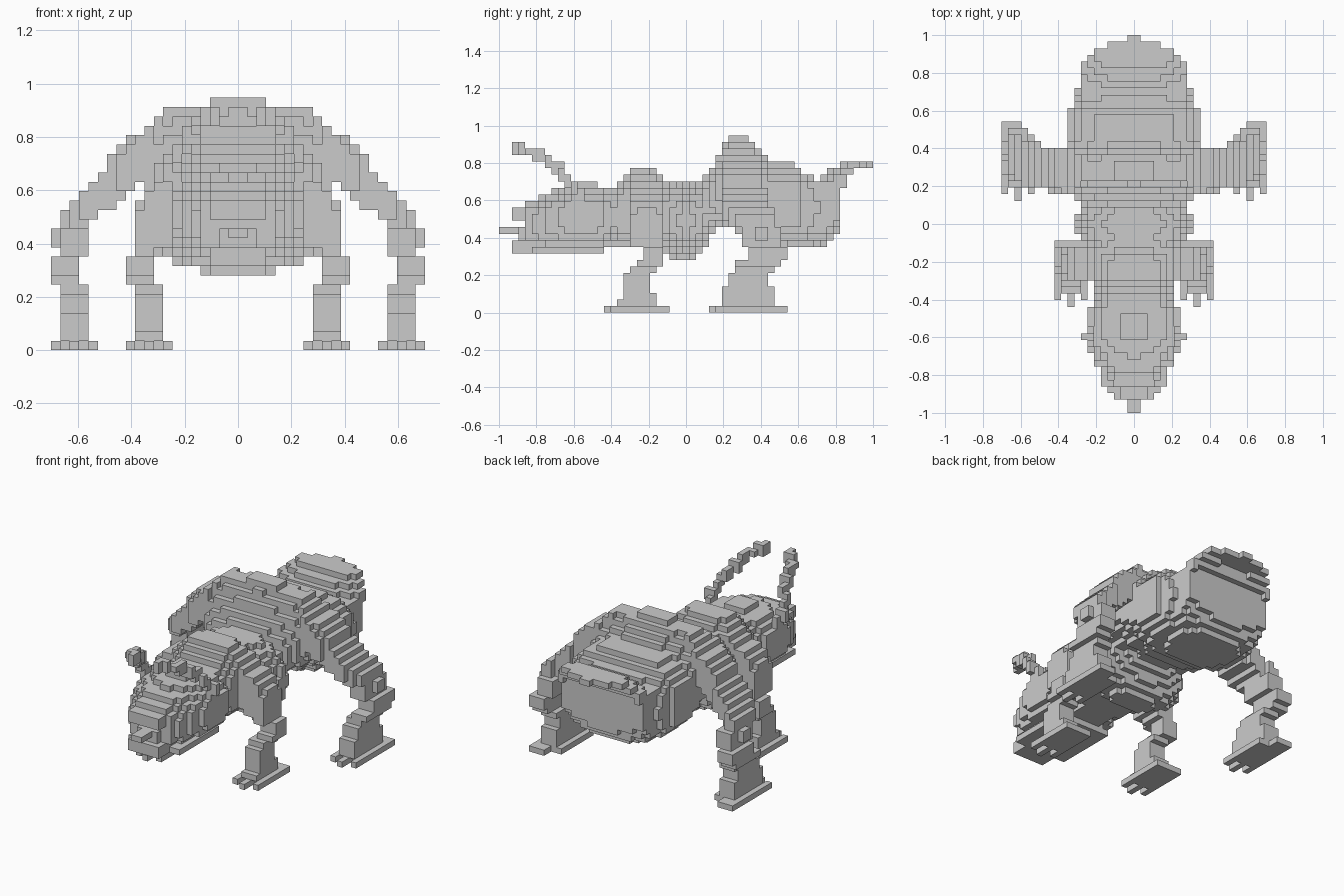
import bpy, bmesh, math
from mathutils import Vector

V = 2 / 57                      # size of one voxel
NX, NY, NZ = 20, 57, 27         # half width, length and height in voxels
parts = {}                      # part name -> set of cells
owner = {}                      # cell -> part name


def centre(c):
    return ((c[0] + .5) * V, -1 + (c[1] + .5) * V, (c[2] + .5) * V)


GRID = [(i, j, k) for i in range(NX) for j in range(NY) for k in range(NZ)]


def add(name, cell):
    """Add a cell and its mirror image."""
    for c in (cell, (-1 - cell[0], cell[1], cell[2])):
        if c not in owner:
            owner[c] = name
            parts.setdefault(name, set()).add(c)


def box(name, x0, x1, y0, y1, z0, z1):
    for c in GRID:
        x, y, z = centre(c)
        if x0 <= x <= x1 and y0 <= y <= y1 and z0 <= z <= z1:
            add(name, c)


def loft(name, stations, n=2.6, axis=1, drop=0, top_n=None):
    """Superellipse sections along an axis: (position, centre, half width, bottom, top).
    drop lowers the outer edges, top_n squares the upper half."""
    for c in GRID:
        p = centre(c)
        t, s, z = p[axis], p[1 - axis], p[2]
        z += drop * (s / .27) ** 4
        for a, b in zip(stations, stations[1:]):
            if a[0] <= t < b[0]:
                f = (t - a[0]) / (b[0] - a[0])
                m, w, lo, hi = [u + (v - u) * f for u, v in zip(a[1:], b[1:])]
                zz = (z - (lo + hi) / 2) / ((hi - lo) / 2)
                e = top_n if top_n and zz > 0 else n
                if (abs(s - m) / w) ** e + abs(zz) ** e <= 1:
                    add(name, c)
                break


def tube(name, pts, r):
    """Thin voxel path through points."""
    for a, b in zip(pts, pts[1:]):
        a, b = Vector(a), Vector(b)
        for s in range(13):
            p = a.lerp(b, s / 12)
            for dz in (-r, r):
                add(name, (int(p.x / V), int((p.y + 1) / V), int((p.z + dz) / V)))


# Head, jaws and snout
loft("head", [(-.86, 0, .145, .35, .59), (-.78, 0, .185, .345, .625),
              (-.7, 0, .225, .34, .65), (-.6, 0, .258, .34, .688),
              (-.48, 0, .258, .34, .688), (-.43, 0, .23, .35, .68), (-.36, 0, .19, .355, .67)], 2.2)
box("upper_lip", 0, .10, -.93, -.84, .50, .565)
box("jaw", 0, .10, -.93, -.84, .315, .39)
box("jaw", 0, .10, -.93, -.44, .315, .355)
box("jaw", 0, .17, -.82, -.44, .315, .355)
box("snout", 0, .037, -1, -.84, .42, .46)
box("snout", 0, .07, -.9, -.84, .385, .46)

# Antennae curving inward over the face
tube("antennae", [(.22, -.55, .60), (.25, -.60, .66), (.23, -.65, .72), (.20, -.70, .78),
                  (.17, -.75, .82), (.155, -.83, .855), (.12, -.87, .87), (.09, -.915, .895)], .012)

# Front and middle thorax
loft("front_thorax", [(-.40, 0, .18, .36, .67), (-.35, 0, .21, .36, .70), (-.32, 0, .22, .355, .73),
                      (-.28, 0, .22, .35, .775), (-.18, 0, .22, .35, .775), (-.14, 0, .22, .35, .73),
                      (-.08, 0, .22, .34, .68)], 2.8)
loft("middle_thorax", [(-.14, 0, .22, .32, .68), (-.06, 0, .29, .285, .705), (0, 0, .325, .275, .715),
                       (.06, 0, .29, .30, .69), (.12, 0, .23, .38, .72), (.20, 0, .2, .48, .8)], 2.1)

# Humped abdomen and raised tail fan
loft("abdomen", [(.10, 0, .29, .45, .72), (.15, 0, .32, .48, .79), (.19, 0, .36, .47, .86),
                 (.225, 0, .365, .46, .92), (.24, 0, .365, .44, .935),
                 (.33, 0, .365, .42, .935), (.40, 0, .365, .38, .85),
                 (.44, 0, .365, .36, .815), (.57, 0, .365, .345, .812)], 2.5)
loft("abdomen", [(.57, 0, .362, .345, .80), (.63, 0, .33, .34, .75),
                 (.68, 0, .30, .34, .71), (.75, 0, .295, .36, .72), (.79, 0, .29, .41, .75),
                 (.83, 0, .285, .46, .76)], 2.5, top_n=5)
loft("tail_fan", [(.66, 0, .29, .64, .70), (.74, 0, .285, .64, .735), (.80, 0, .285, .67, .78),
                  (.86, 0, .285, .735, .81), (.88, 0, .245, .76, .81), (.91, 0, .21, .77, .81),
                  (.947, 0, .14, .77, .81), (.9825, 0, .05, .77, .81), (1.01, 0, .04, .77, .81)],
     20, drop=.06)

# Shoulders of the rear and front legs
loft("rear_thigh", [(.24, .29, .07, .70, .92), (.28, .29, .085, .70, .895), (.35, .285, .12, .66, .84),
                    (.42, .29, .12, .59, .78), (.50, .30, .12, .52, .69), (.56, .32, .12, .47, .625),
                    (.64, .36, .12, .45, .54), (.67, .37, .11, .45, .52)], 12, 0)
loft("front_thigh", [(.18, -.21, .10, .44, .70), (.25, -.21, .10, .40, .65), (.32, -.21, .095, .36, .60),
                     (.39, -.21, .09, .36, .52)], 8, 0)

# Lower legs, layer by layer: z range, x range, y range
rear = [(.035, .07, .565, .665, .18, .47), (.07, .14, .565, .665, .21, .46),
        (.14, .21, .565, .665, .23, .44), (.21, .25, .565, .665, .26, .46),
        (.25, .28, .595, .70, .27, .50), (.28, .36, .595, .70, .33, .54),
        (.36, .46, .565, .665, .30, .50), (.38, .46, .665, .70, .36, .44)]
front = [(.035, .07, .28, .385, -.37, -.16), (.07, .11, .28, .385, -.34, -.16),
         (.11, .21, .28, .385, -.32, -.19), (.21, .25, .28, .385, -.30, -.16),
         (.25, .28, .315, .42, -.27, -.13), (.28, .36, .315, .42, -.24, -.12),
         (.36, .47, .28, .385, -.27, -.12)]
for name, rows in (("rear_leg", rear), ("front_leg", front)):
    for z0, z1, x0, x1, y0, y1 in rows:
        box(name, x0, x1, y0, y1, z0, z1)

# Flat feet with three toes each
for name, x, y in (("rear_foot", .5265, .13), ("front_foot", .2457, -.44)):
    box(name, x, x + .1755, y + .105, y + .35, 0, V)
    box(name, x + .07, x + .1755, y + .35, y + .42 if y > 0 else y + .36, 0, V)
    box(name, x, x + V, y + .035, y + .12, 0, V)
    box(name, x + 2 * V, x + 3 * V, y, y + .12, 0, V)
    box(name, x + 4 * V, x + 5 * V, y + .035, y + .12, 0, V)

# One flat grey
grey = bpy.data.materials.new("stone grey")
grey.diffuse_color = (.6, .6, .6, 1)

SIDES = [((1, 0, 0), ((1, 0, 0), (1, 1, 0), (1, 1, 1), (1, 0, 1))),
         ((-1, 0, 0), ((0, 0, 0), (0, 0, 1), (0, 1, 1), (0, 1, 0))),
         ((0, 1, 0), ((0, 1, 0), (0, 1, 1), (1, 1, 1), (1, 1, 0))),
         ((0, -1, 0), ((0, 0, 0), (1, 0, 0), (1, 0, 1), (0, 0, 1))),
         ((0, 0, 1), ((0, 0, 1), (1, 0, 1), (1, 1, 1), (0, 1, 1))),
         ((0, 0, -1), ((0, 0, 0), (0, 1, 0), (1, 1, 0), (1, 0, 0)))]

# Skin every part with only its outside faces
for name, cells in parts.items():
    bm = bmesh.new()
    verts = {}
    for c in sorted(cells):
        for d, quad in SIDES:
            if tuple(a + b for a, b in zip(c, d)) in owner:
                continue
            loop = []
            for q in quad:
                g = tuple(a + b for a, b in zip(c, q))
                if g not in verts:
                    verts[g] = bm.verts.new((g[0] * V, -1 + g[1] * V, g[2] * V))
                loop.append(verts[g])
            bm.faces.new(loop)
    me = bpy.data.meshes.new(name)
    bm.to_mesh(me)
    bm.free()
    me.materials.append(grey)
    bpy.context.collection.objects.link(bpy.data.objects.new(name, me))
